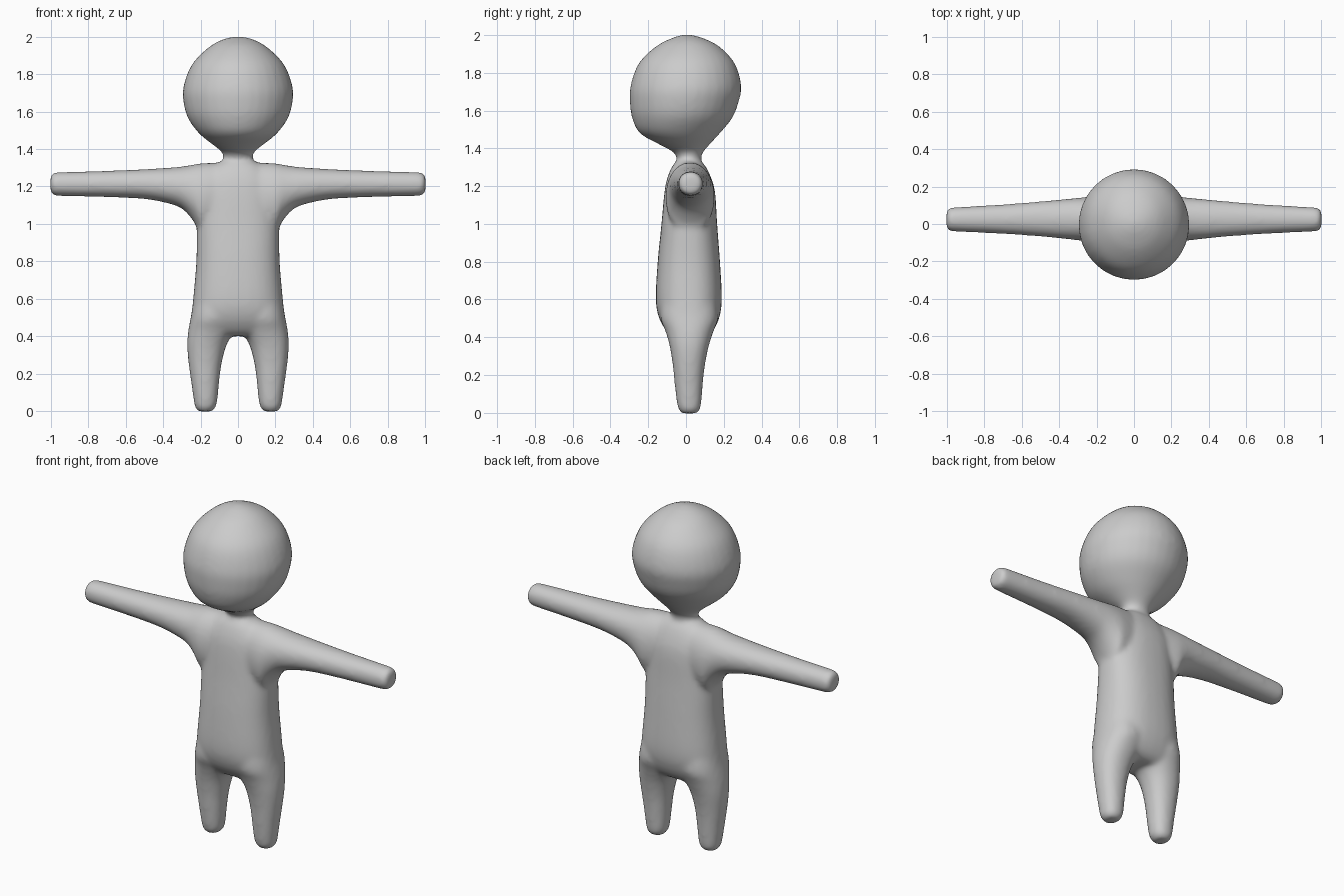
import bpy
import bmesh
from math import cos, sin, tau

cube = bpy.data.objects.get("Cube")
if cube:
    bpy.data.objects.remove(cube, do_unlink=True)

SIDES = 32
STEPS = 4


def smooth_path(rows):
    """Catmull-Rom interpolation of whole cross-section rows."""
    out = []
    for i in range(len(rows) - 1):
        a, b, c, d = (rows[max(i - 1, 0)], rows[i], rows[i + 1],
                      rows[min(i + 2, len(rows) - 1)])
        for s in range(STEPS):
            t = s / STEPS
            out.append([q + t * ((r - p) + t * ((2 * p - 5 * q + 4 * r - w)
                        + t * (3 * (q - r) + w - p))) / 2
                        for p, q, r, w in zip(a, b, c, d)])
    return out + [rows[-1]]


def power(v, e):
    return abs(v) ** e * (1 if v >= 0 else -1)


def loft(bm, rows, axis, roundness=2.0, side=1):
    """Closed tube; a row is (position, low u, high u, low v, high v)."""
    rings = []
    for pos, u0, u1, v0, v1 in smooth_path(rows):
        ring = []
        for k in range(SIDES):
            ang = tau * k / SIDES
            u = (u0 + u1) / 2 + (u1 - u0) / 2 * power(cos(ang), 2 / roundness)
            v = (v0 + v1) / 2 + (v1 - v0) / 2 * power(sin(ang), 2 / roundness)
            x, y, z = (u, v, pos) if axis == "z" else (pos, u, v)
            ring.append(bm.verts.new((x * side, y, z)))
        rings.append(ring)
    faces = [bm.faces.new(rings[0]), bm.faces.new(rings[-1])]
    for a, b in zip(rings, rings[1:]):
        for k in range(SIDES):
            n = (k + 1) % SIDES
            faces.append(bm.faces.new((a[k], a[n], b[n], b[k])))
    bmesh.ops.recalc_face_normals(bm, faces=faces)


def centred(rows):
    return [(z, -w, w, front, back) for z, w, front, back in rows]


# Cross-sections: height, half width, front, back
head = centred([
    (1.31, .085, -.05, .085), (1.355, .078, -.05, .08), (1.385, .088, -.075, .095),
    (1.42, .13, -.14, .125), (1.48, .205, -.245, .18), (1.56, .265, -.285, .245),
    (1.64, .29, -.297, .277), (1.73, .293, -.294, .293), (1.85, .248, -.25, .258),
    (1.94, .162, -.158, .175), (1.985, .085, -.07, .085), (2.003, .012, -.005, .015)])
torso = centred([
    (.40, .20, -.06, .10), (.43, .24, -.10, .14), (.50, .25, -.142, .175),
    (.60, .24, -.16, .19), (.80, .223, -.15, .18), (1.0, .22, -.13, .165),
    (1.16, .21, -.115, .155), (1.24, .19, -.10, .135), (1.31, .13, -.07, .10),
    (1.345, .07, -.035, .06)])
# Leg: height, inner, outer, front, back
leg = [
    (-.003, .138, .212, -.022, .057), (.015, .122, .228, -.038, .073),
    (.05, .111, .236, -.048, .081), (.15, .101, .25, -.06, .089),
    (.25, .088, .264, -.07, .10), (.35, .062, .272, -.086, .12),
    (.43, .02, .266, -.108, .145), (.50, 0, .253, -.135, .17),
    (.60, 0, .235, -.13, .16)]
# Arm: distance out, front, back, underside, top
arm = [
    (.05, -.09, .13, .98, 1.33), (.19, -.108, .15, .95, 1.325),
    (.235, -.10, .147, 1.01, 1.318), (.28, -.09, .142, 1.065, 1.31),
    (.34, -.083, .136, 1.10, 1.303), (.49, -.068, .122, 1.132, 1.293),
    (.70, -.053, .105, 1.143, 1.284), (.95, -.041, .09, 1.149, 1.277),
    (.985, -.037, .086, 1.153, 1.273), (1.003, -.022, .07, 1.168, 1.258)]

bm = bmesh.new()
loft(bm, head, "z")
loft(bm, torso, "z", 2.4)
for side in (1, -1):
    loft(bm, leg, "z", 2.2, side)
    loft(bm, arm, "x", 2.1, side)
mesh = bpy.data.meshes.new("figure")
bm.to_mesh(mesh)
bm.free()
figure = bpy.data.objects.new("figure", mesh)
bpy.context.collection.objects.link(figure)

# Plain grey clay
clay = bpy.data.materials.new("grey_clay")
clay.use_nodes = True
clay.diffuse_color = (.6, .6, .6, 1)
clay.node_tree.nodes["Principled BSDF"].inputs["Base Color"].default_value = (.6, .6, .6, 1)
mesh.materials.append(clay)

# Fuse the parts into one skin and soften the joins
fuse = figure.modifiers.new("fuse", "REMESH")
fuse.mode = "VOXEL"
fuse.voxel_size = .012
fuse.use_smooth_shade = True
soften = figure.modifiers.new("soften", "SMOOTH")
soften.factor = .5
soften.iterations = 14

bpy.context.view_layer.objects.active = figure
figure.select_set(True)
for name in ("fuse", "soften"):
    bpy.ops.object.modifier_apply(modifier=name)
bpy.ops.object.shade_smooth()
